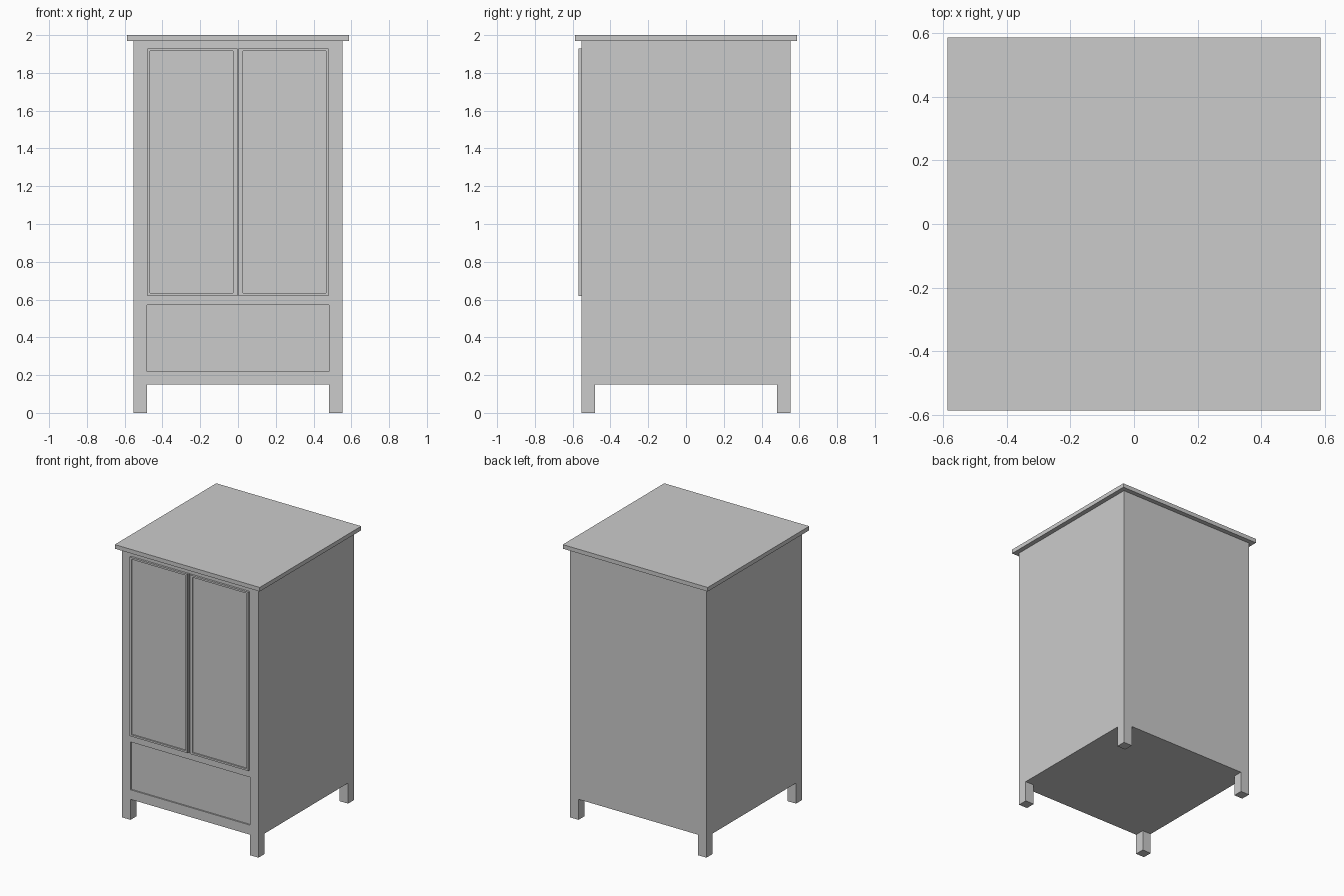
import bpy, bmesh
from mathutils import Vector

if "Cube" in bpy.data.objects:
    bpy.data.objects.remove(bpy.data.objects["Cube"])


def box(name, lo, hi):
    """Axis-aligned box between two corners."""
    lo, hi = Vector(lo), Vector(hi)
    bm = bmesh.new()
    bmesh.ops.create_cube(bm, size=1)
    for v in bm.verts:
        v.co = Vector((lo[i] + (v.co[i] + 0.5) * (hi[i] - lo[i]) for i in range(3)))
    mesh = bpy.data.meshes.new(name)
    bm.to_mesh(mesh)
    bm.free()
    ob = bpy.data.objects.new(name, mesh)
    bpy.context.collection.objects.link(ob)
    return ob


def cut(target, name, lo, hi):
    """Subtract a hidden box from the target."""
    cutter = box(name, lo, hi)
    cutter.hide_render = True
    cutter.hide_set(True)
    mod = target.modifiers.new(name, 'BOOLEAN')
    mod.operation = 'DIFFERENCE'
    mod.solver = 'EXACT'
    mod.object = cutter


def sink_panel(ob, border, depth):
    """Inset the front face and push it inwards."""
    bm = bmesh.new()
    bm.from_mesh(ob.data)
    bm.normal_update()
    front = min(bm.faces, key=lambda f: f.normal.y)
    bmesh.ops.inset_region(bm, faces=[front], thickness=border)
    step = bmesh.ops.inset_region(bm, faces=[front], thickness=0.0)
    for v in front.verts:
        v.co.y += depth
    bm.to_mesh(ob.data)
    bm.free()


W = 0.553      # half width of the carcass
LEG = 0.483    # inner edge of the legs
FRONT = -W

# Carcass with four corner legs and a shallow drawer recess
carcass = box("carcass", (-W, -W, 0), (W, W, 1.97))
cut(carcass, "leg_gap_front_cutter", (-LEG, -1, -0.1), (LEG, 1, 0.15))
cut(carcass, "leg_gap_side_cutter", (-1, -LEG, -0.1), (1, LEG, 0.15))
cut(carcass, "drawer_recess_cutter", (-LEG, -1, 0.22), (LEG, FRONT + 0.01, 0.57))

# Overhanging top
box("top_board", (-0.587, -0.587, 1.97), (0.587, 0.587, 2.0))

# Pair of framed doors with narrow closing strips between them
for side, s in (("left", -1), ("right", 1)):
    xs = sorted((s * 0.014, s * 0.48))
    door = box(side + "_door", (xs[0], FRONT - 0.015, 0.62), (xs[1], FRONT, 1.93))
    sink_panel(door, 0.019, 0.01)
    xs = sorted((s * 0.003, s * 0.014))
    box(side + "_door_strip", (xs[0], FRONT - 0.008, 0.62), (xs[1], FRONT, 1.93))
